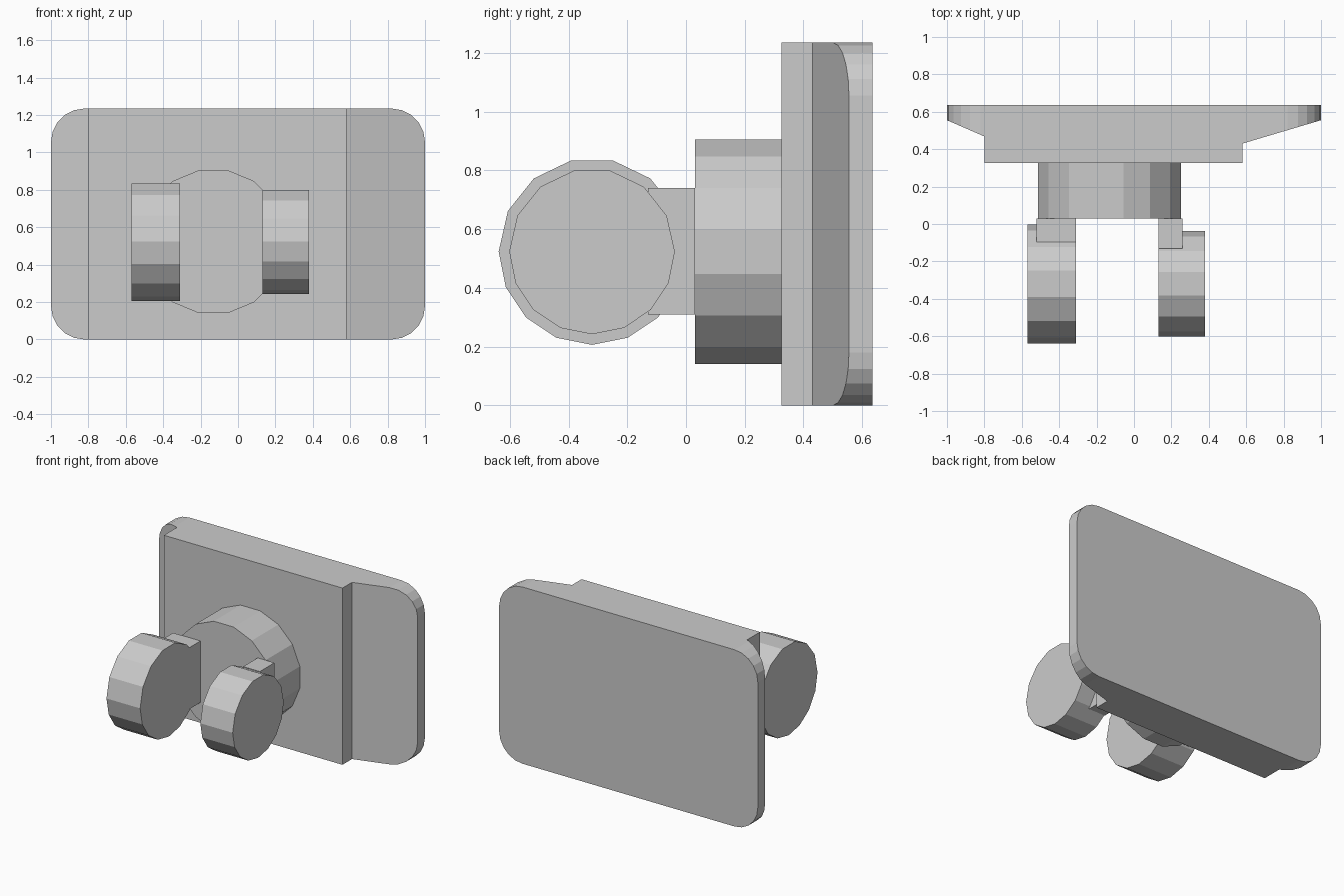
import bpy, bmesh
from math import sin, cos, pi, radians
from mathutils import Vector

if "Cube" in bpy.data.objects:
    bpy.data.objects.remove(bpy.data.objects["Cube"])


def prism(name, outline, direction):
    """Extrude a closed outline of 3D points along a direction."""
    bm = bmesh.new()
    face = bm.faces.new([bm.verts.new(p) for p in outline])
    ext = bmesh.ops.extrude_face_region(bm, geom=[face], use_keep_orig=True)
    verts = [e for e in ext["geom"] if isinstance(e, bmesh.types.BMVert)]
    bmesh.ops.translate(bm, vec=Vector(direction), verts=verts)
    bmesh.ops.recalc_face_normals(bm, faces=bm.faces)
    mesh = bpy.data.meshes.new(name)
    bm.to_mesh(mesh)
    bm.free()
    obj = bpy.data.objects.new(name, mesh)
    bpy.context.collection.objects.link(obj)
    return obj


def box(name, x0, x1, y0, y1, z0, z1):
    return prism(name, [(x0, y0, z0), (x1, y0, z0), (x1, y1, z0), (x0, y1, z0)],
                 (0, 0, z1 - z0))


# Backing plate: stepped and tapered section, trimmed to rounded corners
H, R, SEG = 1.235, 0.18, 5
section = [(-1, 0.635), (1, 0.635), (1, 0.555), (0.58, 0.43), (0.58, 0.325),
           (-0.8, 0.325), (-0.8, 0.468), (-1, 0.555)]
plate = prism("back_plate", [(x, y, 0) for x, y in section], (0, 0, H))

rounded = []
corners = [(1 - R, H - R), (R - 1, H - R), (R - 1, R), (1 - R, R)]
for i, (cx, cz) in enumerate(corners):
    for k in range(SEG + 1):
        a = (i + k / SEG) * pi / 2
        rounded.append((cx + R * cos(a), 0.0, cz + R * sin(a)))
cutter = prism("corner_cutter", rounded, (0, 1, 0))
cutter.hide_render = True
mod = plate.modifiers.new("round_corners", "BOOLEAN")
mod.operation = "INTERSECT"
mod.solver = "EXACT"
mod.object = cutter
bpy.context.view_layer.objects.active = plate
bpy.ops.object.modifier_apply(modifier=mod.name)
bpy.data.objects.remove(cutter)

# Sixteen-sided boss on the front of the plate
boss = [(-0.132 + 0.39 * cos((k + 0.5) * pi / 8), 0.03,
         0.523 + 0.39 * sin((k + 0.5) * pi / 8)) for k in range(16)]
prism("round_boss", boss, (0, 0.295, 0))

# Two upright discs, slightly finer on their lower half
angles = [180 * k / 7 for k in range(7)] + [180 + 22.5 * k for k in range(8)]
for side, x0, x1, r in (("left", -0.57, -0.31, 0.318), ("right", 0.13, 0.38, 0.282)):
    disc = [(x0, -0.32 + r * cos(radians(a)), 0.524 + r * sin(radians(a)))
            for a in angles]
    prism(side + "_disc", disc, (x1 - x0, 0, 0))

# Short tabs joining the discs to the boss
box("left_tab", -0.522, -0.311, -0.13, 0.03, 0.31, 0.74)
box("right_tab", 0.131, 0.26, -0.13, 0.03, 0.31, 0.74)
